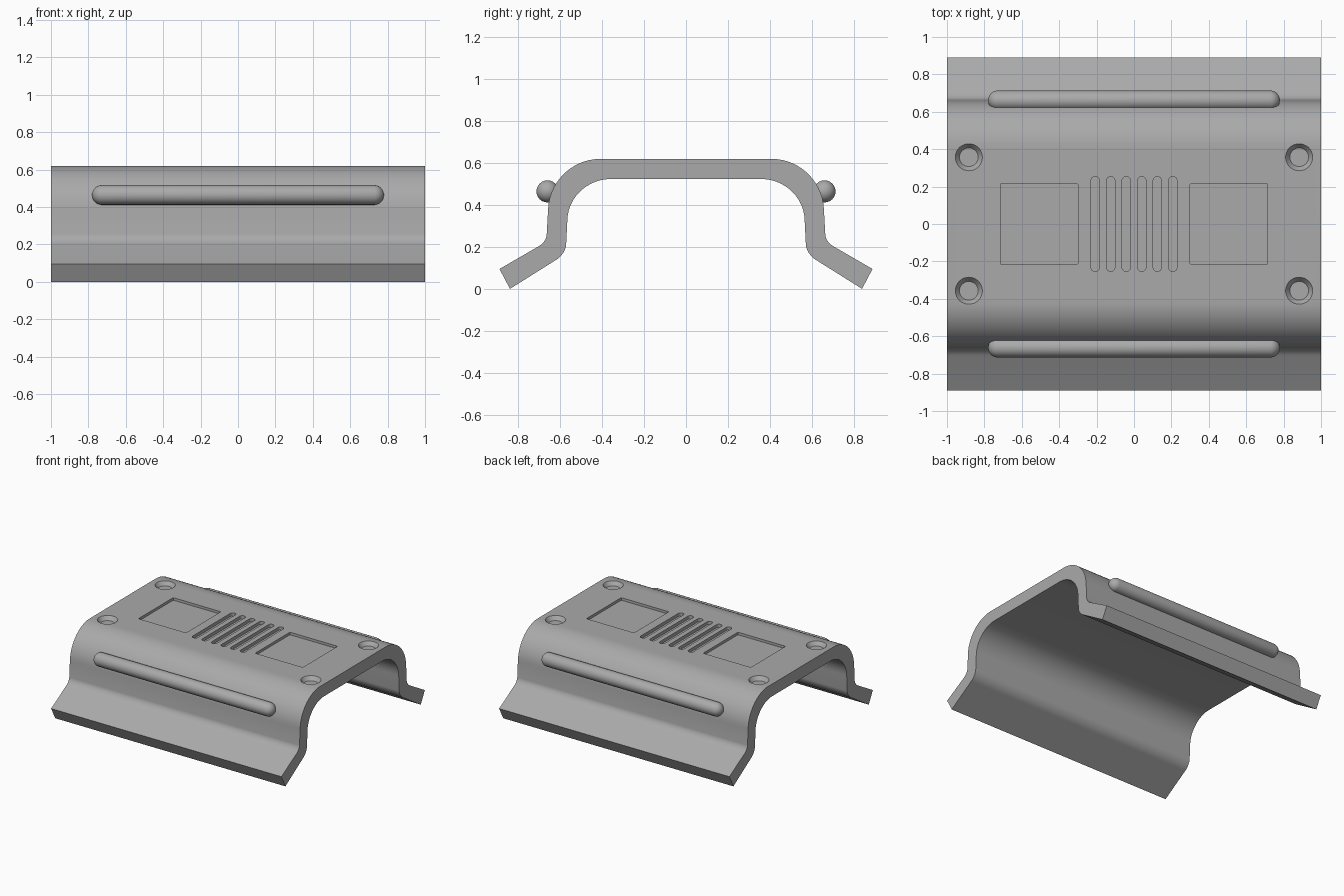
import bpy, bmesh, math
from mathutils import Matrix, Vector
from mathutils.geometry import interpolate_bezier

cube = bpy.data.objects.get("Cube")
if cube:
    bpy.data.objects.remove(cube)

grey = bpy.data.materials.new("plain grey")
grey.use_nodes = True
COLOUR = (0.4, 0.4, 0.4, 1)
grey.diffuse_color = COLOUR
grey.node_tree.nodes["Principled BSDF"].inputs["Base Color"].default_value = COLOUR


def make_object(name, bm):
    bmesh.ops.recalc_face_normals(bm, faces=bm.faces)
    mesh = bpy.data.meshes.new(name)
    bm.to_mesh(mesh)
    bm.free()
    mesh.materials.append(grey)
    obj = bpy.data.objects.new(name, mesh)
    bpy.context.collection.objects.link(obj)
    return obj


def smooth(obj):
    bpy.ops.object.select_all(action='DESELECT')
    obj.select_set(True)
    bpy.context.view_layer.objects.active = obj
    bpy.ops.object.shade_smooth_by_angle(angle=math.radians(30))


def loft(bm, start, end):
    """Closed solid between two matching outlines."""
    a = [bm.verts.new(p) for p in start]
    b = [bm.verts.new(p) for p in end]
    bm.faces.new(a)
    bm.faces.new(b[::-1])
    for i in range(len(a)):
        j = (i + 1) % len(a)
        bm.faces.new((a[i], b[i], b[j], a[j]))


def corner(start, tip, end, steps, pull=0.55):
    """Rounded corner between two points, bulging to the tip."""
    s, t, e = Vector(start), Vector(tip), Vector(end)
    return [p.to_2d() for p in interpolate_bezier(
        s.to_3d(), s.lerp(t, pull).to_3d(), e.lerp(t, pull).to_3d(), e.to_3d(), steps)]


# Bent shell: half of the section, mirrored and extruded along x
outer = corner((0.41, 0.62), (0.65, 0.62), (0.658, 0.38), 16)
outer += corner((0.665, 0.255), (0.667, 0.222), (0.705, 0.202), 6)
outer += [Vector((0.89, 0.095)), Vector((0.84, 0.0))]
inner = corner((0.625, 0.135), (0.575, 0.16), (0.572, 0.21), 8)
inner += corner((0.566, 0.33), (0.56, 0.524), (0.36, 0.524), 16)
half = outer + inner
left = [Vector((-p.x, p.y)) for p in half]
n = len(outer)
section = left[:n][::-1] + half + left[n:][::-1]
bm = bmesh.new()
loft(bm, [(-1, p.x, p.y) for p in section], [(1, p.x, p.y) for p in section])
shell = make_object("bent_shell", bm)

# Recesses in the top, gathered in one cutter
TOP, ABOVE = 0.62, 0.66
bm = bmesh.new()


def cut(outline, depth):
    loft(bm, [(x, y, TOP - depth) for x, y in outline], [(x, y, ABOVE) for x, y in outline])


def rounded_box(cx, hx, hy, r, steps=6):
    pts = []
    for k, (sx, sy) in enumerate(((1, 1), (-1, 1), (-1, -1), (1, -1))):
        for i in range(steps + 1):
            a = math.pi / 2 * (k + i / steps)
            pts.append((cx + sx * (hx - r) + r * math.cos(a), sy * (hy - r) + r * math.sin(a)))
    return pts


for side in (-1, 1):
    cut(rounded_box(side * 0.507, 0.207, 0.216, 0.006, 2), 0.02)
for i in range(6):
    cut(rounded_box((i - 2.5) * 0.083, 0.022, 0.253, 0.02), 0.025)


def ring(x, y, z, r, count=32):
    return [(x + r * math.cos(math.tau * i / count), y + r * math.sin(math.tau * i / count), z)
            for i in range(count)]


# Countersunk screw seats
for sx in (-1, 1):
    for sy in (-1, 1):
        x, y = sx * 0.883, sy * 0.357
        loft(bm, ring(x, y, TOP - 0.03, 0.05), ring(x, y, TOP + 0.01, 0.08))
cutter = make_object("recess_cutter", bm)
cutter.hide_render = True
mod = shell.modifiers.new("recesses", 'BOOLEAN')
mod.operation = 'DIFFERENCE'
mod.solver = 'EXACT'
mod.object = cutter
bpy.context.view_layer.objects.active = shell
bpy.ops.object.modifier_apply(modifier=mod.name)
bpy.data.objects.remove(cutter)
smooth(shell)

# Rounded grip rails along both shoulders
RADIUS, REACH = 0.053, 0.78
for name, side in (("front_rail", -1), ("back_rail", 1)):
    bm = bmesh.new()
    bmesh.ops.create_uvsphere(bm, u_segments=24, v_segments=15, radius=RADIUS,
                              matrix=Matrix.Rotation(math.pi / 2, 4, 'Y'))
    for v in bm.verts:
        v.co.x += math.copysign(REACH - RADIUS, v.co.x)
    bmesh.ops.translate(bm, verts=bm.verts, vec=(0, side * 0.661, 0.465))
    smooth(make_object(name, bm))
